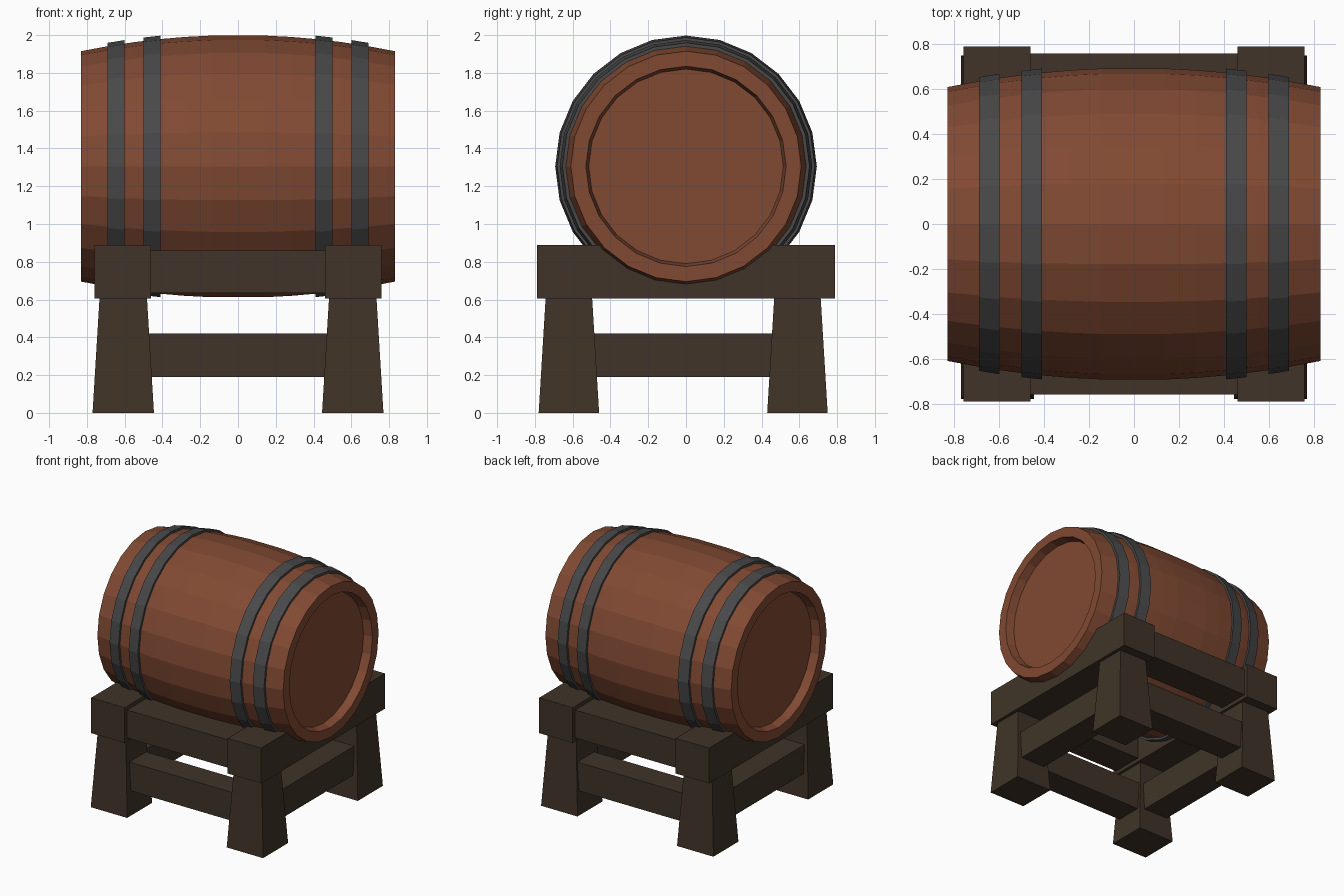
import bpy, bmesh
from math import sin, cos, pi

if "Cube" in bpy.data.objects:
    bpy.data.objects.remove(bpy.data.objects["Cube"])

SIDES = 24
AXIS_Z = 1.305


def material(name, rgb):
    m = bpy.data.materials.new(name)
    m.diffuse_color = (*rgb, 1)
    m.use_nodes = True
    m.node_tree.nodes["Principled BSDF"].inputs["Base Color"].default_value = m.diffuse_color
    return m


wood = material("barrel_wood", (0.22, 0.068, 0.033))
iron = material("hoop_iron", (0.065, 0.065, 0.068))
dark = material("stand_wood", (0.05, 0.034, 0.021))


def finish(name, bm, mat):
    bmesh.ops.remove_doubles(bm, verts=bm.verts, dist=1e-5)
    bmesh.ops.recalc_face_normals(bm, faces=bm.faces)
    me = bpy.data.meshes.new(name)
    bm.to_mesh(me)
    bm.free()
    me.materials.append(mat)
    ob = bpy.data.objects.new(name, me)
    bpy.context.collection.objects.link(ob)
    return ob


def lathe(name, profile, mat, closed=False, caps=False):
    """Revolve (x, radius) points about the barrel axis."""
    bm = bmesh.new()
    rings = [[bm.verts.new((x, r * sin(2 * pi * i / SIDES), AXIS_Z + r * cos(2 * pi * i / SIDES)))
              for i in range(SIDES)] for x, r in profile]
    pairs = list(zip(rings, rings[1:]))
    if closed:
        pairs.append((rings[-1], rings[0]))
    for a, b in pairs:
        for i in range(SIDES):
            j = (i + 1) % SIDES
            bm.faces.new((a[i], a[j], b[j], b[i]))
    if caps:
        bm.faces.new(rings[0])
        bm.faces.new(rings[-1])
    return finish(name, bm, mat)


def block(name, x, y, z, mat, taper=0.0):
    """Box from ranges; taper pulls the top edges inward."""
    bm = bmesh.new()
    bmesh.ops.create_cube(bm, size=1)
    for v in bm.verts:
        t = taper if v.co.z > 0 else 0
        sx, sy = (1 if v.co.x > 0 else -1), (1 if v.co.y > 0 else -1)
        v.co = (x[sx > 0] - sx * t, y[sy > 0] - sy * t, z[v.co.z > 0])
    return finish(name, bm, mat)


def bulge(x):
    return 0.695 - 0.085 * (x / 0.83) ** 2


# barrel body with recessed heads
half = [(x, bulge(x)) for x in (0.14, 0.28, 0.415, 0.55, 0.69, 0.83)]
half += [(0.83, 0.53), (0.762, 0.515)]
profile = [(-x, r) for x, r in reversed(half)] + half
lathe("barrel_body", profile, wood, caps=True)

# iron hoops
for s, side in ((-1, "left"), (1, "right")):
    for a, b, kind in ((0.41, 0.50, "inner"), (0.60, 0.69, "outer")):
        lathe(f"{side}_{kind}_hoop",
              [(s * a, bulge(a) + 0.018), (s * b, bulge(b) + 0.018),
               (s * b, bulge(b) - 0.015), (s * a, bulge(a) - 0.015)], iron, closed=True)


def span(s, a, b):
    return tuple(sorted((s * a, s * b)))


# stand: end beams and rails running front to back
for s, side in ((-1, "left"), (1, "right")):
    block(f"{side}_end_beam", span(s, 0.46, 0.76), (-0.79, 0.79), (0.605, 0.89), dark)
    block(f"{side}_lower_rail", span(s, 0.50, 0.72), (-0.55, 0.53), (0.19, 0.42), dark)

# stand: side beams, rails and tapered legs
for s, side in ((-1, "front"), (1, "back")):
    block(f"{side}_side_beam", (-0.48, 0.48), span(s, 0.50, 0.76), (0.635, 0.86), dark)
    block(f"{side}_lower_rail", (-0.53, 0.53), span(s, 0.50, 0.715), (0.19, 0.42), dark)
    cy = -0.62 if s < 0 else 0.59
    for t, end in ((-1, "left"), (1, "right")):
        block(f"{side}_{end}_leg", span(t, 0.445, 0.77), (cy - 0.16, cy + 0.16),
              (0, 0.61), dark, taper=0.037)
